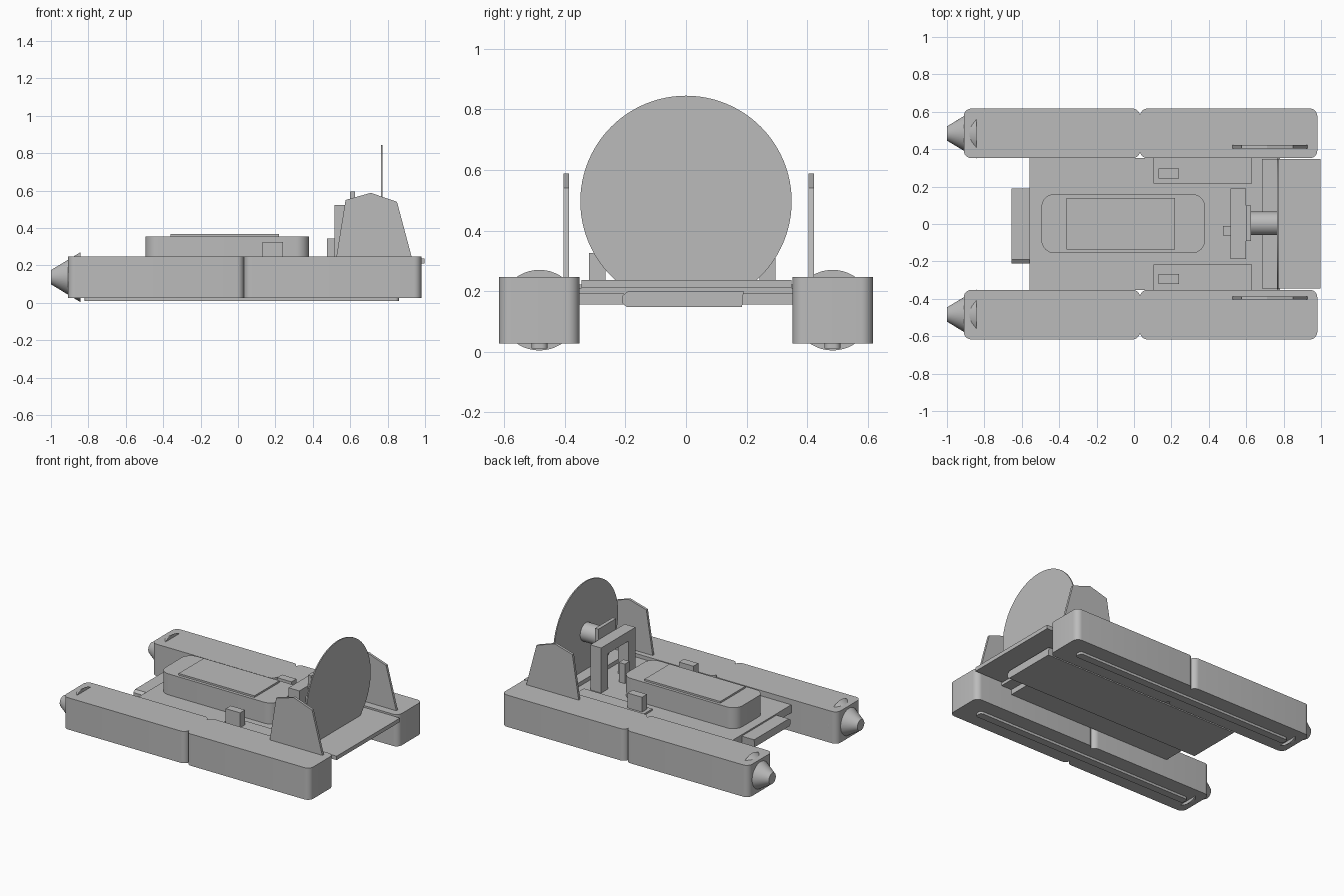
import bpy, bmesh, math
from mathutils import Matrix

cube = bpy.data.objects.get("Cube")
if cube:
    bpy.data.objects.remove(cube, do_unlink=True)

grey = bpy.data.materials.new("plain grey")
grey.use_nodes = True
GREY = (0.5, 0.5, 0.5, 1)
grey.diffuse_color = GREY
grey.node_tree.nodes["Principled BSDF"].inputs["Base Color"].default_value = GREY


def finish(name, bm, smooth=False):
    bmesh.ops.recalc_face_normals(bm, faces=bm.faces[:])
    mesh = bpy.data.meshes.new(name)
    bm.to_mesh(mesh)
    bm.free()
    obj = bpy.data.objects.new(name, mesh)
    bpy.context.collection.objects.link(obj)
    mesh.materials.append(grey)
    if smooth:
        bpy.ops.object.select_all(action="DESELECT")
        obj.select_set(True)
        bpy.context.view_layer.objects.active = obj
        bpy.ops.object.shade_smooth_by_angle(angle=math.radians(30))
    return obj


def box(name, x, y, z, radius=0):
    """Box from (low, high) ranges; radius rounds the upright edges."""
    bm = bmesh.new()
    bmesh.ops.create_cube(bm, size=1)
    for v in bm.verts:
        for i, r in enumerate((x, y, z)):
            v.co[i] = r[0] if v.co[i] < 0 else r[1]
    if radius:
        upright = [e for e in bm.edges
                   if abs(e.verts[0].co.z - e.verts[1].co.z) > 1e-4]
        bmesh.ops.bevel(bm, geom=upright, offset=radius, segments=8,
                        profile=0.5, affect="EDGES")
    return finish(name, bm, radius > 0)


def rod(name, x, r0, r1, y, z, sides=48):
    """Cylinder or cone along x, r0 at the low end and r1 at the high end."""
    bm = bmesh.new()
    place = (Matrix.Translation(((x[0] + x[1]) / 2, y, z))
             @ Matrix.Rotation(math.pi / 2, 4, "Y"))
    bmesh.ops.create_cone(bm, cap_ends=True, segments=sides, radius1=r0,
                          radius2=r1, depth=x[1] - x[0], matrix=place)
    return finish(name, bm, True)


def prism(name, outline, axis, low, high):
    """Extrude an outline along x (points are y, z) or y (points are x, z)."""
    bm = bmesh.new()
    at = (lambda p: (low, *p)) if axis == 0 else (lambda p: (p[0], low, p[1]))
    face = bm.faces.new([bm.verts.new(at(p)) for p in outline])
    out = bmesh.ops.extrude_face_region(bm, geom=[face])
    for v in out["geom"]:
        if isinstance(v, bmesh.types.BMVert):
            v.co[axis] = high
    return finish(name, bm)


def span(side, low, high, shift=0):
    return tuple(sorted((side * low + shift, side * high + shift)))


# Paired parts
FIN = [(0.525, 0.24), (0.575, 0.55), (0.71, 0.588), (0.85, 0.54), (0.93, 0.24)]
for side, label in ((1, "left"), (-1, "right")):
    across = span(side, 0.352, 0.617)
    box(label + "_pontoon_nose", (-0.91, 0.032), across, (0.027, 0.247), 0.04)
    box(label + "_pontoon_tail", (0.032, 0.98), across, (0.027, 0.247), 0.04)
    rod(label + "_nose_cone", (-1, -0.843), 0.038, 0.133, side * 0.484, 0.137)
    box(label + "_keel_strip", (-0.82, 0.86), span(side, 0.457, 0.51),
        (0.01, 0.04), 0.02)
    prism(label + "_fin", FIN, 1, *span(side, 0.396, 0.413, 0.009))
    box(label + "_deck_rail", (0.105, 0.63), span(side, 0.217, 0.352),
        (0.2, 0.222))
    box(label + "_side_box", (0.13, 0.24), span(side, 0.254, 0.308, -0.012),
        (0.2, 0.325))

# Deck and hull
box("main_deck", (-0.56, 0.78), (-0.352, 0.352), (0.19, 0.21))
box("deck_frame", (-0.56, 0.7), (-0.352, 0.352), (0.155, 0.19))
HULL = [(-0.195, 0.147), (0.185, 0.147), (0.19, 0.2), (-0.19, 0.2),
        (-0.21, 0.185), (-0.21, 0.16)]
prism("lower_hull", HULL, 0, -0.655, 0.85)
box("rear_deck", (0.685, 0.997), (-0.345, 0.348), (0.21, 0.237))

# Cabin
box("cabin", (-0.495, 0.38), (-0.156, 0.16), (0.2, 0.355), 0.07)
box("cabin_hatch", (-0.36, 0.22), (-0.135, 0.14), (0.35, 0.367))

# Engine frame, controls, motor and fan
ARCH = [(-0.186, 0.2), (-0.186, 0.522), (0.19, 0.522), (0.19, 0.2),
        (0.115, 0.2), (0.115, 0.455), (-0.111, 0.455), (-0.111, 0.2)]
prism("engine_arch", ARCH, 0, 0.517, 0.6)
box("control_stand", (0.475, 0.522), (-0.062, -0.01), (0.2, 0.345))
box("motor_plate", (0.6, 0.625), (-0.092, 0.1), (0.4, 0.596))
rod("motor", (0.62, 0.768), 0.063, 0.063, 0.003, 0.497)
rod("fan_disc", (0.764, 0.772), 0.349, 0.349, 0, 0.496, 96)
